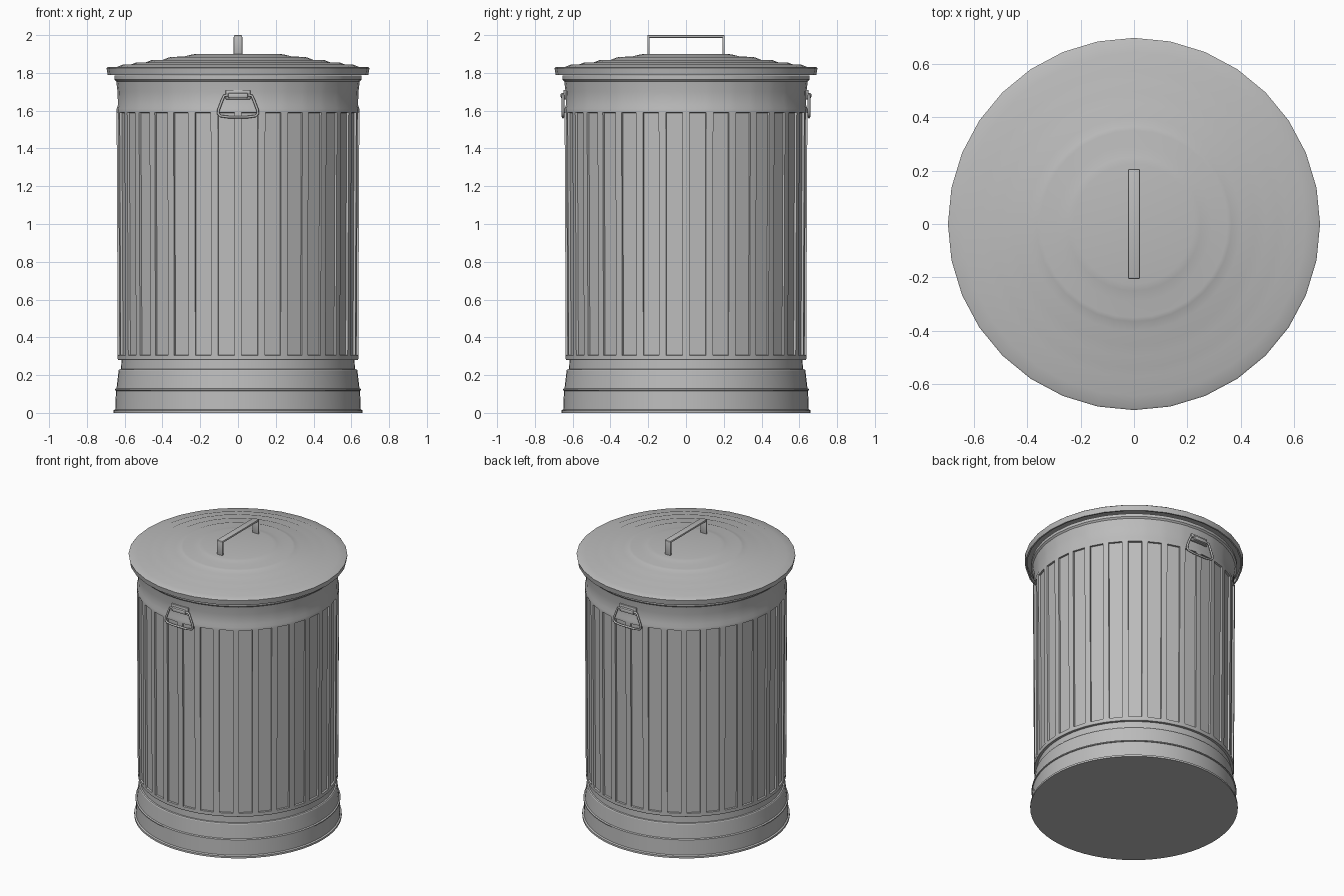
import bpy, bmesh
from math import radians, sin, cos, tau, pi

cube = bpy.data.objects.get("Cube")
if cube:
    bpy.data.objects.remove(cube, do_unlink=True)

steel = bpy.data.materials.new("galvanised grey")
steel.use_nodes = True
GREY = (0.5, 0.5, 0.5, 1)
steel.diffuse_color = GREY
bsdf = steel.node_tree.nodes["Principled BSDF"]
bsdf.inputs["Base Color"].default_value = GREY
bsdf.inputs["Roughness"].default_value = 0.6

FLUTES = 32
STEP = tau / FLUTES


def finish(name, bm, sharp=30):
    bmesh.ops.remove_doubles(bm, verts=bm.verts, dist=0.0002)
    bmesh.ops.recalc_face_normals(bm, faces=bm.faces)
    mesh = bpy.data.meshes.new(name)
    bm.to_mesh(mesh)
    bm.free()
    mesh.materials.append(steel)
    mesh.shade_smooth()
    mesh.set_sharp_from_angle(angle=radians(sharp))
    obj = bpy.data.objects.new(name, mesh)
    bpy.context.collection.objects.link(obj)
    return obj


def lathe(profile, angles):
    """Revolve (radius, height) points; returns the mesh and its faces by [row][column]."""
    bm = bmesh.new()
    rings = [[bm.verts.new((r * cos(a), r * sin(a), z)) for a in angles] for r, z in profile]
    n = len(angles)
    rows = []
    for low, high in zip(rings, rings[1:]):
        rows.append([bm.faces.new((low[i], low[(i + 1) % n], high[(i + 1) % n], high[i]))
                     for i in range(n)])
    return bm, rows


def box(bm, centre, size, bevel=0.0):
    part = bmesh.ops.create_cube(bm, size=1)["verts"]
    for v in part:
        v.co = [c + s * k for c, s, k in zip(centre, size, v.co)]
    if bevel:
        edges = list({e for v in part for e in v.link_edges})
        bmesh.ops.bevel(bm, geom=edges, offset=bevel, segments=2, affect='EDGES', profile=0.5)


# Fluted body: every other column is a flute pressed inwards
half = radians(3.9)
columns = []
for i in range(FLUTES):
    middle = (i + 0.5) * STEP
    columns += [middle - half, middle + half]
body_profile = [(0.6, 0.28), (0.634, 0.28), (0.637, 0.285), (0.637, 0.305), (0.643, 1.59),
                (0.643, 1.61), (0.636, 1.63), (0.638, 1.70), (0.645, 1.755),
                (0.655, 1.765), (0.655, 1.785), (0.62, 1.785)]
bm, rows = lathe(body_profile, columns)
bmesh.ops.recalc_face_normals(bm, faces=bm.faces)
bmesh.ops.inset_individual(bm, faces=rows[3][::2], thickness=0.002, depth=-0.012)
finish("fluted_body", bm)

# Stepped base with a closed underside
ring = [i * STEP / 2 for i in range(FLUTES * 2)]
base_profile = [(0, 0), (0.66, 0), (0.66, 0.013), (0.65, 0.018), (0.646, 0.117), (0.652, 0.119),
                (0.652, 0.126), (0.643, 0.13), (0.632, 0.225), (0.628, 0.23),
                (0.619, 0.232), (0.617, 0.285)]
bm, rows = lathe(base_profile, ring)
finish("stepped_base", bm)

# Rippled lid with a turned-down rim
lid_profile = [(0, 1.9), (0.225, 1.9), (0.25, 1.896), (0.29, 1.886), (0.35, 1.885), (0.365, 1.882),
               (0.4, 1.868), (0.455, 1.869), (0.495, 1.853), (0.54, 1.855), (0.572, 1.842),
               (0.61, 1.844), (0.642, 1.831), (0.69, 1.83), (0.696, 1.825), (0.69, 1.79),
               (0.68, 1.79), (0.68, 1.812), (0.6, 1.815), (0, 1.815)]
bm, rows = lathe(lid_profile, [i * STEP for i in range(FLUTES)])
finish("lid", bm, 40)

# Strap handle across the lid
bm = bmesh.new()
box(bm, (0, 0, 1.993), (0.044, 0.41, 0.014), 0.004)
for side in (-1, 1):
    box(bm, (0, side * 0.199, 1.943), (0.046, 0.012, 0.1), 0.004)
finish("lid_handle", bm)

# Hanging side handles on the front and the back
bail_half = [(0.06, 1.682), (0.074, 1.678), (0.084, 1.655), (0.103, 1.605),
             (0.105, 1.585), (0.094, 1.572), (0.05, 1.566)]
bail_path = bail_half + [(-x, z) for x, z in reversed(bail_half)]
for name, turn in (("front", 0), ("back", pi)):
    curve = bpy.data.curves.new(name + "_bail", 'CURVE')
    curve.dimensions = '3D'
    curve.bevel_depth = 0.007
    curve.bevel_resolution = 2
    spline = curve.splines.new('POLY')
    spline.points.add(len(bail_path) - 1)
    for point, (x, z) in zip(spline.points, bail_path):
        point.co = (x, -0.651, z, 1)
    spline.use_cyclic_u = True
    curve.materials.append(steel)
    bail = bpy.data.objects.new(name + "_bail", curve)
    bpy.context.collection.objects.link(bail)

    # Bracket: back plate with a rolled clasp over the bail
    bm = bmesh.new()
    box(bm, (0, -0.641, 1.685), (0.13, 0.014, 0.05), 0.003)
    box(bm, (0, -0.651, 1.68), (0.106, 0.026, 0.028), 0.008)
    bracket = finish(name + "_bracket", bm)
    bail.rotation_euler.z = bracket.rotation_euler.z = turn
